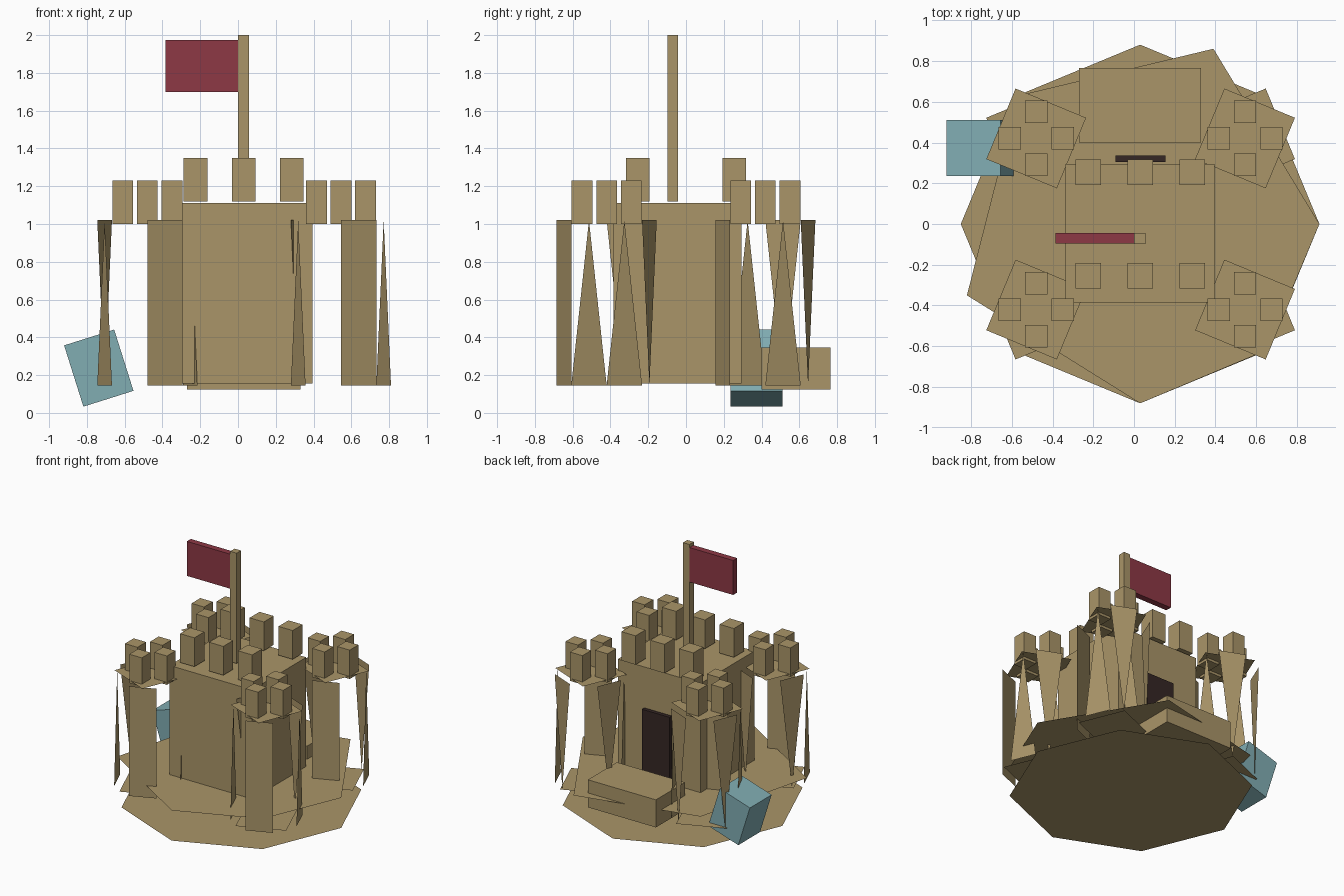
import bpy, bmesh, math
from mathutils import Vector

cube = bpy.data.objects.get("Cube")
if cube:
    bpy.data.objects.remove(cube, do_unlink=True)


def material(name, rgb):
    m = bpy.data.materials.new(name)
    m.use_nodes = True
    m.diffuse_color = (*rgb, 1)
    m.node_tree.nodes["Principled BSDF"].inputs["Base Color"].default_value = (*rgb, 1)
    return m


SAND = material("sand", (0.40, 0.30, 0.14))
TEAL = material("teal", (0.22, 0.42, 0.45))
RED = material("dark_red", (0.27, 0.04, 0.06))
BROWN = material("dark_brown", (0.035, 0.02, 0.018))


def finish(name, bm, mat):
    me = bpy.data.meshes.new(name)
    bm.to_mesh(me)
    bm.free()
    me.materials.append(mat)
    ob = bpy.data.objects.new(name, me)
    bpy.context.collection.objects.link(ob)
    return ob


def box(name, x, y, z, mat=SAND):
    """Box from (min, max) pairs."""
    bm = bmesh.new()
    bmesh.ops.create_cube(bm, size=1)
    for v in bm.verts:
        v.co = [r[0] + (c + 0.5) * (r[1] - r[0]) for c, r in zip(v.co, (x, y, z))]
    return finish(name, bm, mat)


def block(name, cx, cy, size, z):
    h = size / 2
    return box(name, (cx - h, cx + h), (cy - h, cy + h), z)


def polar(c, r, deg, z):
    a = math.radians(deg)
    return Vector((c[0] + r * math.cos(a), c[1] + r * math.sin(a), z))


def sheet(bm, points):
    bm.faces.new([bm.verts.new(p) for p in points])


# Flat ground sheets
bm = bmesh.new()
sheet(bm, [polar((0.03, 0), 0.88, -45 * i, 0) for i in range(8)])
finish("ground_base", bm, SAND)

bm = bmesh.new()
outline = [(0.39, 0.86), (-0.57, 0.63), (-0.82, -0.35), (0.03, -0.88), (0.65, -0.62), (0.91, 0)]
sheet(bm, [(x, y, 0.24) for x, y in outline])
finish("ground_top", bm, SAND)


# Corner towers: square caps, one full wall panel and tapering slivers
def tower(name, c):
    low, high, r = 0.145, 1.02, 0.265
    bm = bmesh.new()
    sheet(bm, [polar(c, r, 22.5 + 90 * i, high) for i in range(4)])
    sheet(bm, [polar(c, r, 67.5 - 90 * i, low) for i in range(4)])
    sheet(bm, [polar(c, r, 270, low), polar(c, r, 315, low),
               polar(c, r, 315, high), polar(c, r, 270, high)])
    for deg, base, tip in ((0, low, high), (180, low, high), (45, high, low), (135, high, low)):
        a, b = polar(c, r, deg, base), polar(c, r, deg + 45, base)
        apex = (a + b) / 2
        apex.z = tip
        sheet(bm, [a, b, apex] if base == low else [b, a, apex])
    finish(name, bm, SAND)
    for i in range(4):
        p = polar(c, 0.13, 90 * i, 0)
        block(name + "_battlement", p.x, p.y, 0.11, (1.0, 1.23))


for side, tx in (("left", 0.545), ("right", -0.48)):
    for end, ty in (("front", -0.42), ("back", 0.42)):
        tower(f"{end}_{side}_tower", (tx, ty))

# Central keep with battlements, doorway and step
box("keep", (-0.335, 0.395), (-0.385, 0.295), (0.155, 1.11))
for bx in (-0.225, 0.03, 0.285):
    for by in (-0.255, 0.255):
        block("keep_battlement", bx, by, 0.125, (1.12, 1.35))
box("door", (-0.09, 0.155), (0.305, 0.335), (0.17, 0.79), BROWN)
box("door_step", (-0.27, 0.33), (0.40, 0.765), (0.125, 0.345))

# Flag
box("flag_pole", (0, 0.057), (-0.098, -0.043), (1.12, 2.0))
box("flag", (-0.385, 0), (-0.095, -0.045), (1.70, 1.975), RED)

# Tipped bucket
bucket = box("bucket", (-0.139, 0.139), (-0.137, 0.137), (-0.17, 0.17), TEAL)
bucket.location = (-0.737, 0.373, 0.237)
bucket.rotation_euler = (0, math.radians(-17.5), 0)
